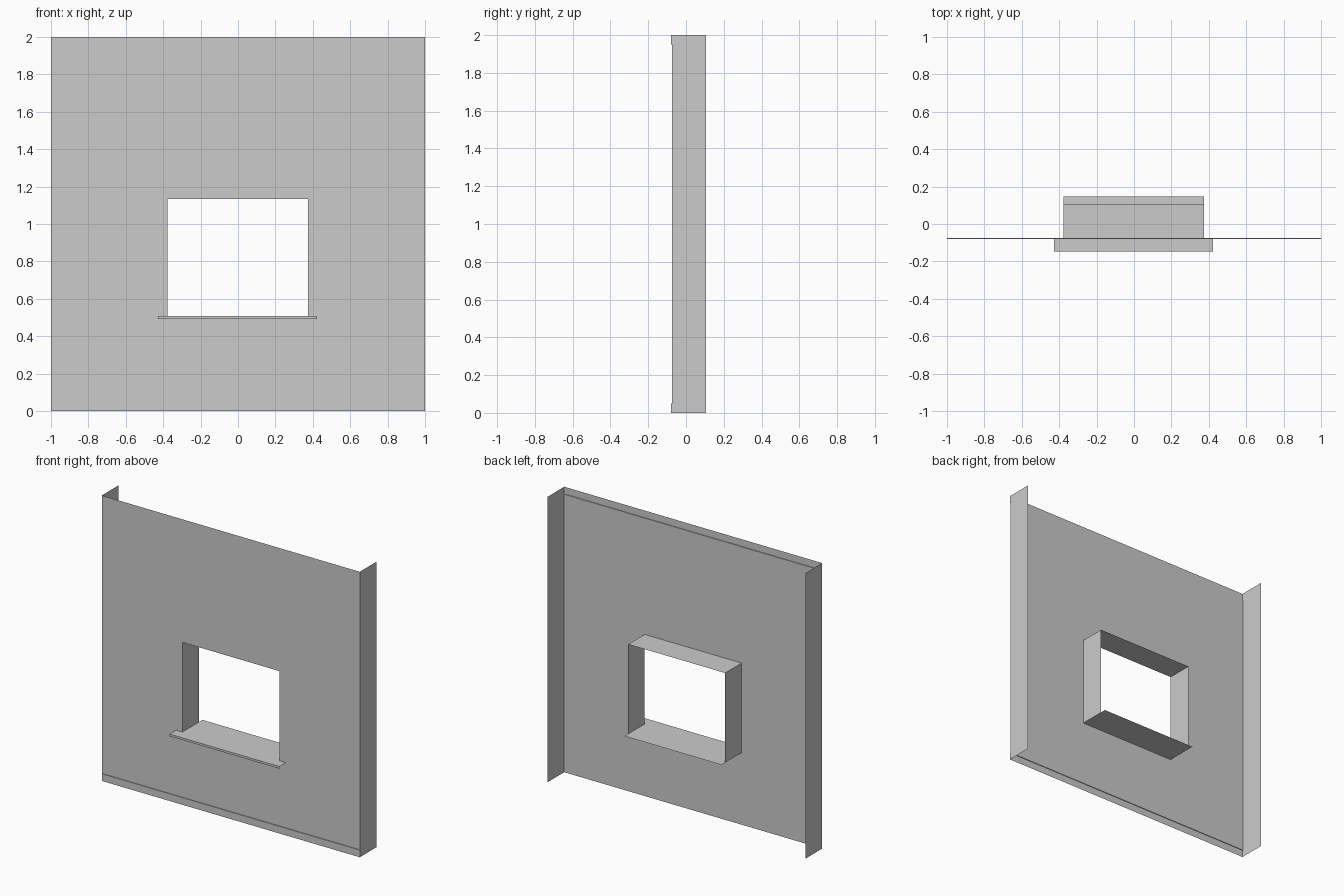
import bpy, bmesh

if "Cube" in bpy.data.objects:
    bpy.data.objects.remove(bpy.data.objects["Cube"])

FRONT, BAND, BACK = -0.075, -0.08, 0.107
HX0, HX1, HZ0, HZ1 = -0.378, 0.373, 0.507, 1.135


def sheet(name, quads):
    """Thin sheet-metal part made from quads, welded at shared corners."""
    bm = bmesh.new()
    for q in quads:
        bm.faces.new([bm.verts.new(p) for p in q])
    bmesh.ops.remove_doubles(bm, verts=bm.verts, dist=1e-5)
    me = bpy.data.meshes.new(name)
    bm.to_mesh(me)
    bm.free()
    ob = bpy.data.objects.new(name, me)
    bpy.context.collection.objects.link(ob)
    return ob


# Wall panel: vertical profile (y, z) with joggled top and bottom bands,
# swept across x and leaving the window opening free
profile = [(BAND, 0), (BAND, 0.05), (FRONT, 0.05), (FRONT, HZ0),
           (FRONT, HZ1), (FRONT, 1.95), (BAND, 1.95), (BAND, 2)]
xs = [-1, HX0, HX1, 1]
quads = []
for (ya, za), (yb, zb) in zip(profile, profile[1:]):
    for i in range(3):
        if i == 1 and za == HZ0:
            continue
        a, b = xs[i], xs[i + 1]
        quads.append([(a, ya, za), (b, ya, za), (b, yb, zb), (a, yb, zb)])
sheet("wall_panel", quads)

# Side flanges following the same profile back to the rear edge
for side, x in (("left", -1), ("right", 1)):
    quads = []
    for (ya, za), (yb, zb) in zip(profile, profile[1:]):
        if zb > za:
            q = [(x, ya, za), (x, BACK, za), (x, BACK, zb), (x, yb, zb)]
            quads.append(q if x > 0 else q[::-1])
    sheet(side + "_flange", quads)

# Window reveal: two jambs and the head
corners = [(HX0, HZ0), (HX0, HZ1), (HX1, HZ1), (HX1, HZ0)]
sheet("window_reveal", [
    [(a, FRONT, za), (b, FRONT, zb), (b, BACK, zb), (a, BACK, za)]
    for (a, za), (b, zb) in zip(corners, corners[1:])])

# Window sill: projecting nose with ears and drip lip, narrower inner tread
EX0, EX1, NOSE, REAR = HX0 - 0.05, HX1 + 0.05, -0.147, 0.147


def flat(x0, x1, y0, y1, z):
    return [(x0, y0, z), (x1, y0, z), (x1, y1, z), (x0, y1, z)]


sill = [flat(a, b, NOSE, FRONT, HZ0)
        for a, b in ((EX0, HX0), (HX0, HX1), (HX1, EX1))]
sill += [flat(HX0, HX1, FRONT, BACK, HZ0), flat(HX0, HX1, BACK, REAR, HZ0)]
sill.append([(EX0, NOSE, 0.492), (EX1, NOSE, 0.492),
             (EX1, NOSE, HZ0), (EX0, NOSE, HZ0)])
sill.append(flat(EX0, EX1, NOSE, NOSE + 0.008, 0.492)[::-1])
sheet("window_sill", sill)
